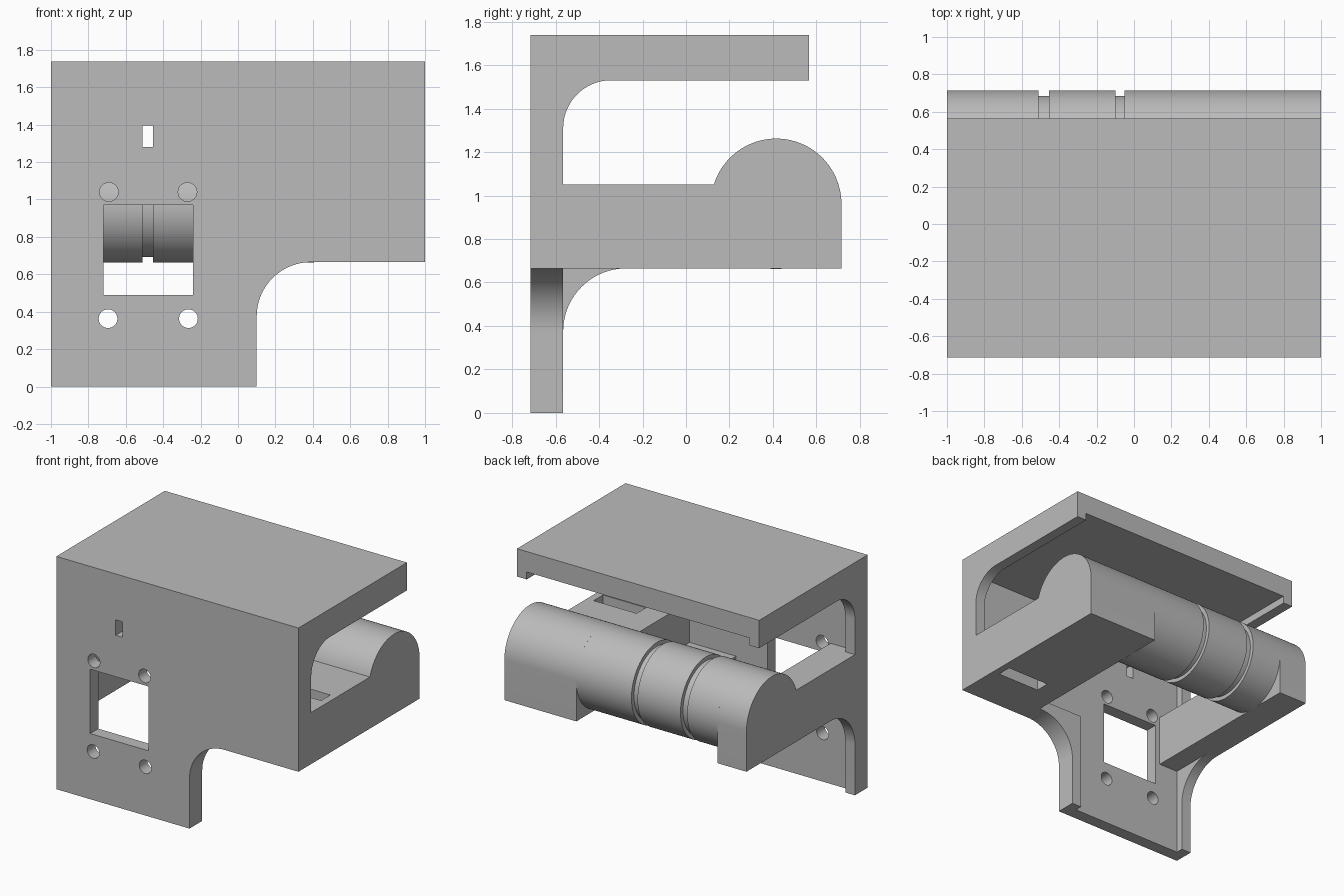
import bpy, bmesh, math
from mathutils import Vector

if "Cube" in bpy.data.objects:
    bpy.data.objects.remove(bpy.data.objects["Cube"], do_unlink=True)

grey = bpy.data.materials.new("plain grey")
grey.use_nodes = True
grey.diffuse_color = (0.5, 0.5, 0.5, 1)
grey.node_tree.nodes["Principled BSDF"].inputs["Base Color"].default_value = (0.5, 0.5, 0.5, 1)


def arc(cu, cv, r, a0, a1, n=24):
    """Points on an arc, angles in degrees."""
    steps = [math.radians(a0 + (a1 - a0) * i / n) for i in range(n + 1)]
    return [(cu + r * math.cos(a), cv + r * math.sin(a)) for a in steps]


def prism(name, points, axis, lo, hi):
    """Extrude a profile: axis X takes (y, z) points, axis Y takes (x, z)."""
    bm = bmesh.new()
    place = (lambda u, v: (lo, u, v)) if axis == "X" else (lambda u, v: (u, lo, v))
    face = bm.faces.new([bm.verts.new(place(u, v)) for u, v in points])
    out = bmesh.ops.extrude_face_region(bm, geom=[face])
    shift = Vector((hi - lo, 0, 0) if axis == "X" else (0, hi - lo, 0))
    bmesh.ops.translate(bm, vec=shift, verts=[g for g in out["geom"] if isinstance(g, bmesh.types.BMVert)])
    bmesh.ops.recalc_face_normals(bm, faces=bm.faces)
    mesh = bpy.data.meshes.new(name)
    bm.to_mesh(mesh)
    bm.free()
    mesh.materials.append(grey)
    obj = bpy.data.objects.new(name, mesh)
    bpy.context.collection.objects.link(obj)
    return obj


def box(name, x0, x1, y0, y1, z0, z1):
    return prism(name, [(x0, z0), (x1, z0), (x1, z1), (x0, z1)], "Y", y0, y1)


def smooth(obj):
    bpy.ops.object.select_all(action="DESELECT")
    obj.select_set(True)
    bpy.context.view_layer.objects.active = obj
    bpy.ops.object.shade_smooth_by_angle(angle=math.radians(30))


# Main dimensions
FRONT, RIB, SKIN, BACK = -0.715, -0.565, -0.62, 0.715
SHELF_LOW, SHELF_TOP = 0.665, 1.05
TOP, RIM, CEILING = 1.738, 1.53, 1.585
AXIS_Y, AXIS_Z, RADIUS = 0.415, 0.962, 0.3
EDGE = 0.92
CAV_L, CAV_R = -0.76, 0.405

# Housing side profile: plate, shelf with rounded back, roof
meet = 180 - math.degrees(math.asin((SHELF_TOP - AXIS_Z) / RADIUS))
profile = [(FRONT, 0), (RIB, 0)]
profile += arc(RIB + 0.29, SHELF_LOW - 0.29, 0.29, 180, 90)
profile += [(BACK, SHELF_LOW)] + arc(AXIS_Y, AXIS_Z, RADIUS, 0, meet, 40)
profile += [(RIB, SHELF_TOP)] + arc(RIB + 0.22, RIM - 0.22, 0.22, 180, 90)
profile += [(0.565, RIM), (0.565, TOP), (FRONT, TOP)]
housing = prism("housing", profile, "X", -1, 1)

cutters = []

# Rounded notch beside the leg
notch = [(0.1, -0.1)] + arc(0.39, SHELF_LOW - 0.29, 0.29, 180, 90)
notch += [(1.1, SHELF_LOW), (1.1, -0.1)]
cutters.append(prism("notch_cutter", notch, "Y", -0.8, 0.8))

# Hollow under the roof, between the side ribs
hollow = [(SKIN, SHELF_TOP), (0, SHELF_TOP), (0, 1.35), (0.8, 1.35), (0.8, CEILING), (SKIN, CEILING)]
cutters.append(prism("roof_hollow_cutter", hollow, "X", -EDGE, EDGE))

# Leg recess, roller bay and their ribs
cutters += [
    box("leg_recess_cutter", -EDGE, 0.02, SKIN, 0.1, -0.1, SHELF_LOW),
    box("fillet_trim_cutter", -EDGE, 0.5, RIB, 0.1, -0.1, SHELF_LOW),
    box("roller_bay_cutter", CAV_L, CAV_R, RIB, 0.8, 0.6, 1.4),
    box("bay_front_cutter", CAV_L, CAV_R, SKIN, -0.5, 0.745, 1.4),
    box("bay_corner_cutter", CAV_L, 0.02, SKIN, -0.5, 0.6, 1.4),
]

# Window, small slot, screw holes and shelf slot
cutters += [
    box("window_cutter", -0.72, -0.24, -0.8, -0.5, 0.49, 0.97),
    box("small_slot_cutter", -0.51, -0.455, -0.8, -0.5, 1.28, 1.395),
    box("shelf_slot_cutter", 0.59, 0.945, -0.37, -0.26, 0.6, 1.2),
]
for hx, hz in ((-0.69, 1.04), (-0.27, 1.04), (-0.695, 0.363), (-0.265, 0.363)):
    cutters.append(prism("screw_hole_cutter", arc(hx, hz, 0.05, 0, 348.75, 31), "Y", -0.8, -0.5))

bpy.context.view_layer.objects.active = housing
for cutter in cutters:
    mod = housing.modifiers.new("cut", "BOOLEAN")
    mod.operation, mod.solver, mod.object = "DIFFERENCE", "EXACT", cutter
    bpy.ops.object.modifier_apply(modifier=mod.name)
for cutter in cutters:
    bpy.data.objects.remove(cutter, do_unlink=True)
smooth(housing)

# Roller across the bay, with two grooves
sections = [(CAV_L, -0.51, 0), (-0.51, -0.455, 0.03), (-0.455, -0.10, 0),
            (-0.10, -0.05, 0.03), (-0.05, CAV_R, 0)]
for i, (x0, x1, depth) in enumerate(sections):
    kind = "groove" if depth else "roller"
    ring = arc(AXIS_Y, AXIS_Z, RADIUS - depth, 0, 355.5, 79)
    smooth(prism(f"{kind}_{i + 1}", ring, "X", x0, x1))
